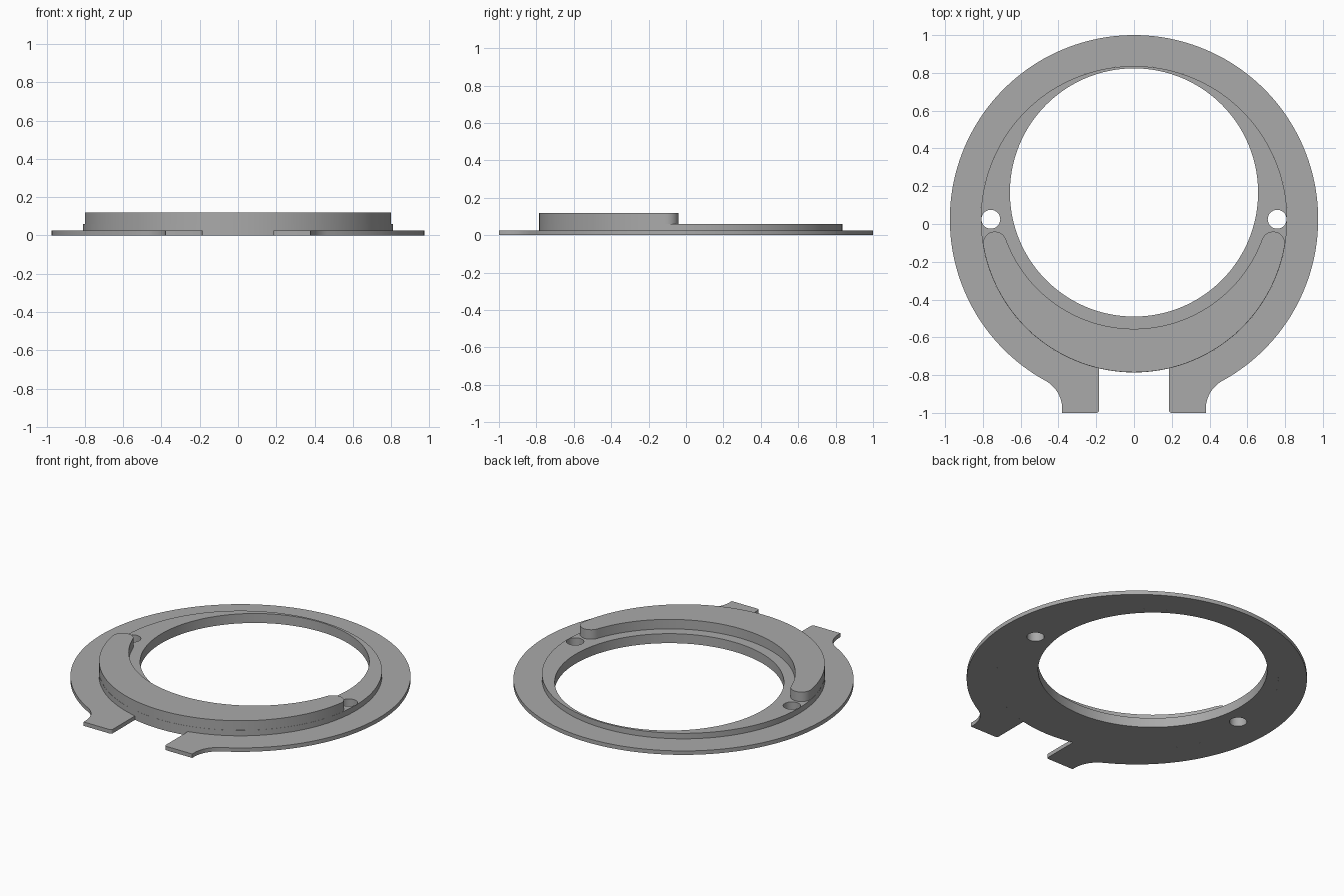
import bpy
import bmesh
from math import atan2, cos, pi, sin, sqrt

cube = bpy.data.objects.get("Cube")
if cube:
    bpy.data.objects.remove(cube, do_unlink=True)

grey = bpy.data.materials.new("plain_grey")
grey.use_nodes = True
colour = (0.4, 0.4, 0.4, 1)
grey.diffuse_color = colour
grey.node_tree.nodes["Principled BSDF"].inputs["Base Color"].default_value = colour


def arc(cx, cy, r, a0, a1, n):
    steps = [a0 + (a1 - a0) * i / n for i in range(n + 1)]
    return [(cx + r * cos(a), cy + r * sin(a)) for a in steps]


def circle(cx, cy, r, n):
    return arc(cx, cy, r, 0, 2 * pi, n)[:-1]


def mirrored(half):
    """Close a right-hand outline with its mirror image, sharing points on x = 0."""
    return half + [(-x, y) for x, y in reversed(half) if abs(x) > 1e-5]


def prism(name, loops, z0, z1, open_bottom=False):
    """Fill an outline with its holes and extrude it from z0 to z1."""
    bm = bmesh.new()
    for loop in loops:
        verts = [bm.verts.new((x, y, z0)) for x, y in loop]
        for a, b in zip(verts, verts[1:] + verts[:1]):
            bm.edges.new((a, b))
    bmesh.ops.triangle_fill(bm, use_beauty=True, edges=bm.edges[:])
    base = bm.faces[:]
    geom = bmesh.ops.extrude_face_region(bm, geom=base, use_keep_orig=True)["geom"]
    top = [v for v in geom if isinstance(v, bmesh.types.BMVert)]
    bmesh.ops.translate(bm, verts=top, vec=(0, 0, z1 - z0))
    bmesh.ops.recalc_face_normals(bm, faces=bm.faces[:])
    if open_bottom:
        low = [f for f in bm.faces if all(v.co.z < z0 + 1e-5 for v in f.verts)]
        bmesh.ops.delete(bm, geom=low, context="FACES")
    mesh = bpy.data.meshes.new(name)
    bm.to_mesh(mesh)
    bm.free()
    mesh.materials.append(grey)
    obj = bpy.data.objects.new(name, mesh)
    bpy.context.collection.objects.link(obj)
    bpy.ops.object.select_all(action="DESELECT")
    obj.select_set(True)
    bpy.context.view_layer.objects.active = obj
    bpy.ops.object.shade_smooth_by_angle(angle=pi / 6)
    return obj


CY = 0.025                     # centre of the flange and the step
FLANGE_R, STEP_R = 0.975, 0.811
BORE_Y, BORE_R = 0.167, 0.657  # the bore sits off centre
TAB_IN, TAB_OUT = 0.185, 0.38

# Thin flange with two tabs, open in the gap between them
fillet_y = -0.98
fillet_r = (TAB_OUT**2 + (fillet_y - CY)**2 - FLANGE_R**2) / (2 * (FLANGE_R - TAB_OUT))
fillet_x = TAB_OUT + fillet_r
touch = atan2(fillet_y - CY, fillet_x)
gap_angle = -atan2(sqrt(STEP_R**2 - TAB_IN**2), TAB_IN)
corner = 0.015
outer = arc(0, CY, FLANGE_R, pi / 2, touch, 72)
outer += arc(fillet_x, fillet_y, fillet_r, touch + pi, pi, 12)[1:]
outer += [(TAB_OUT, -1)]
outer += arc(TAB_IN + corner, -1 + corner, corner, -pi / 2, -pi, 5)
inner = arc(0, CY, STEP_R, gap_angle, pi / 2, 72)
outline = outer + inner[:-1]
# The two halves meet at the back, so each half is its own closed strip
ring_half = outline + [inner[-1]]
left_half = [(-x, y) for x, y in ring_half]
c_outline = outer[1:] + inner[:-1]
c_outline = ([outer[0]] + c_outline + [inner[-1]]
             + left_half[len(outer):-1][::-1] + left_half[1:len(outer)][::-1])
prism("flange_with_tabs", [c_outline], 0, 0.025)

# Stepped ring with the eccentric bore and two pin holes
prism("stepped_ring", [circle(0, CY, STEP_R, 144), circle(0, BORE_Y, BORE_R, 144),
                       circle(0.758, CY, 0.05, 32), circle(-0.758, CY, 0.05, 32)], 0, 0.06)

# Raised crescent with rounded tips touching both of its arcs
LIP_R = 0.722
tip_r, tip_x, tip_y = 0.0624, 0.7367, -0.1024
out_a = atan2(tip_y - CY, tip_x)
in_a = atan2(tip_y - BORE_Y, tip_x)
half = arc(0, CY, STEP_R - 0.001, -pi / 2, out_a, 48)
half += arc(tip_x, tip_y, tip_r, out_a, in_a + pi, 16)[1:]
half += arc(0, BORE_Y, LIP_R, in_a, -pi / 2, 48)[1:]
prism("raised_crescent", [mirrored(half)], 0.06, 0.12, open_bottom=True)
